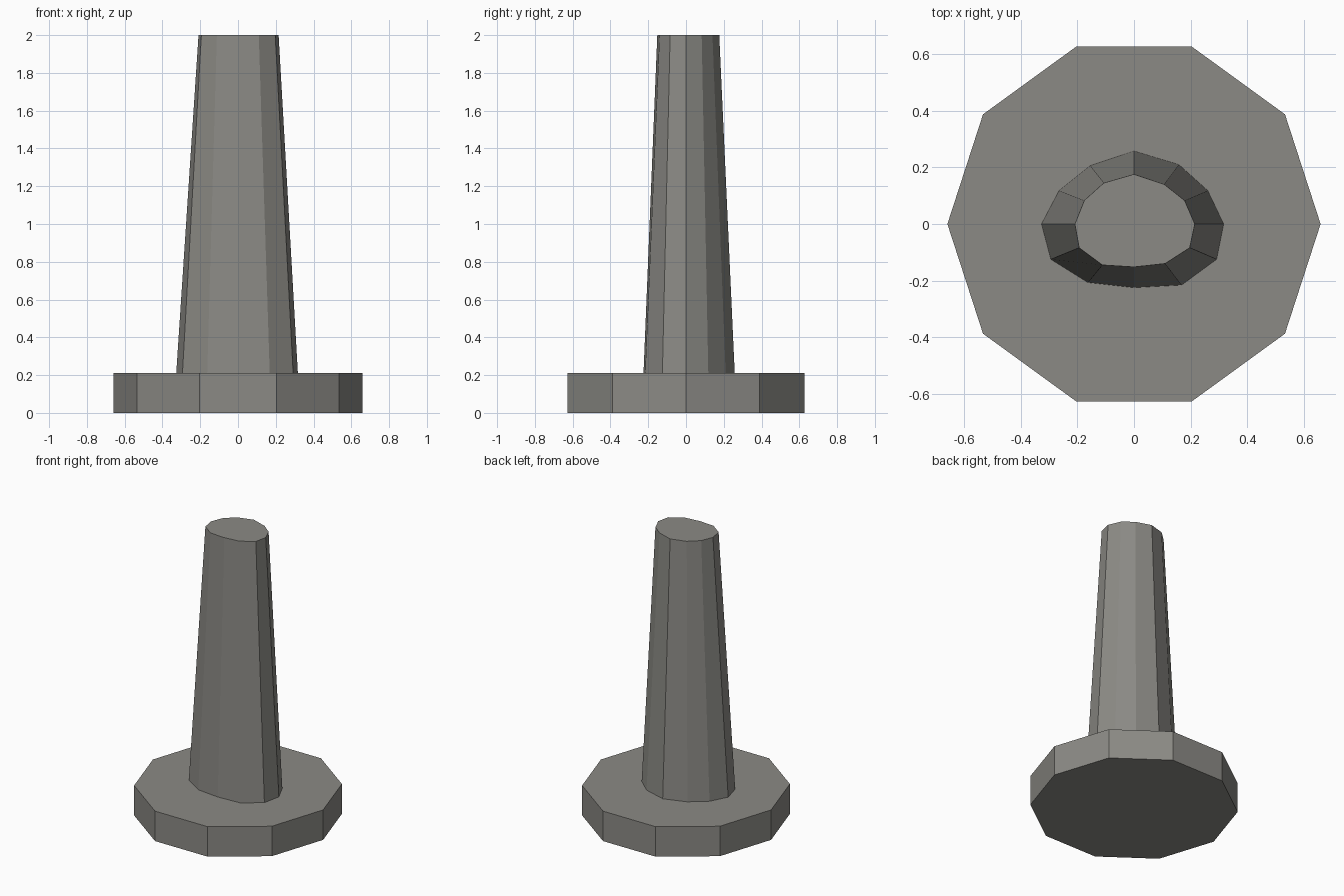
import bpy
import bmesh
from math import cos, sin, tau

if "Cube" in bpy.data.objects:
    bpy.data.objects.remove(bpy.data.objects["Cube"], do_unlink=True)

stone = bpy.data.materials.new("warm grey stone")
stone.use_nodes = True
colour = (0.26, 0.255, 0.235, 1)
stone.diffuse_color = colour
stone.node_tree.nodes["Principled BSDF"].inputs["Base Color"].default_value = colour


def loft(name, lower, upper, z0, z1):
    """Closed solid between two matching outlines."""
    bm = bmesh.new()
    a = [bm.verts.new((x, y, z0)) for x, y in lower]
    b = [bm.verts.new((x, y, z1)) for x, y in upper]
    bm.faces.new(a[::-1])
    bm.faces.new(b)
    for i in range(len(a)):
        j = (i + 1) % len(a)
        bm.faces.new((a[i], a[j], b[j], b[i]))
    mesh = bpy.data.meshes.new(name)
    bm.to_mesh(mesh)
    bm.free()
    mesh.materials.append(stone)
    obj = bpy.data.objects.new(name, mesh)
    bpy.context.collection.objects.link(obj)
    return obj


# Ten-sided base slab
BASE_TOP = 0.21
decagon = [(0.66 * cos(tau * i / 10), 0.66 * sin(tau * i / 10)) for i in range(10)]
loft("base_slab", decagon, decagon, 0, BASE_TOP)

# Tapered, slightly irregular twelve-sided column
foot = [(0.317, 0), (0.261, 0.118), (0.159, 0.21), (0, 0.258),
        (-0.155, 0.206), (-0.265, 0.118), (-0.327, 0), (-0.294, -0.125),
        (-0.163, -0.207), (0, -0.225), (0.168, -0.216), (0.292, -0.125)]
head = [(0.215, 0), (0.179, 0.083), (0.107, 0.14), (0, 0.176),
        (-0.107, 0.145), (-0.176, 0.083), (-0.209, 0), (-0.194, -0.084),
        (-0.112, -0.145), (0, -0.152), (0.11, -0.14), (0.197, -0.084)]
loft("column", foot, head, BASE_TOP, 2)
